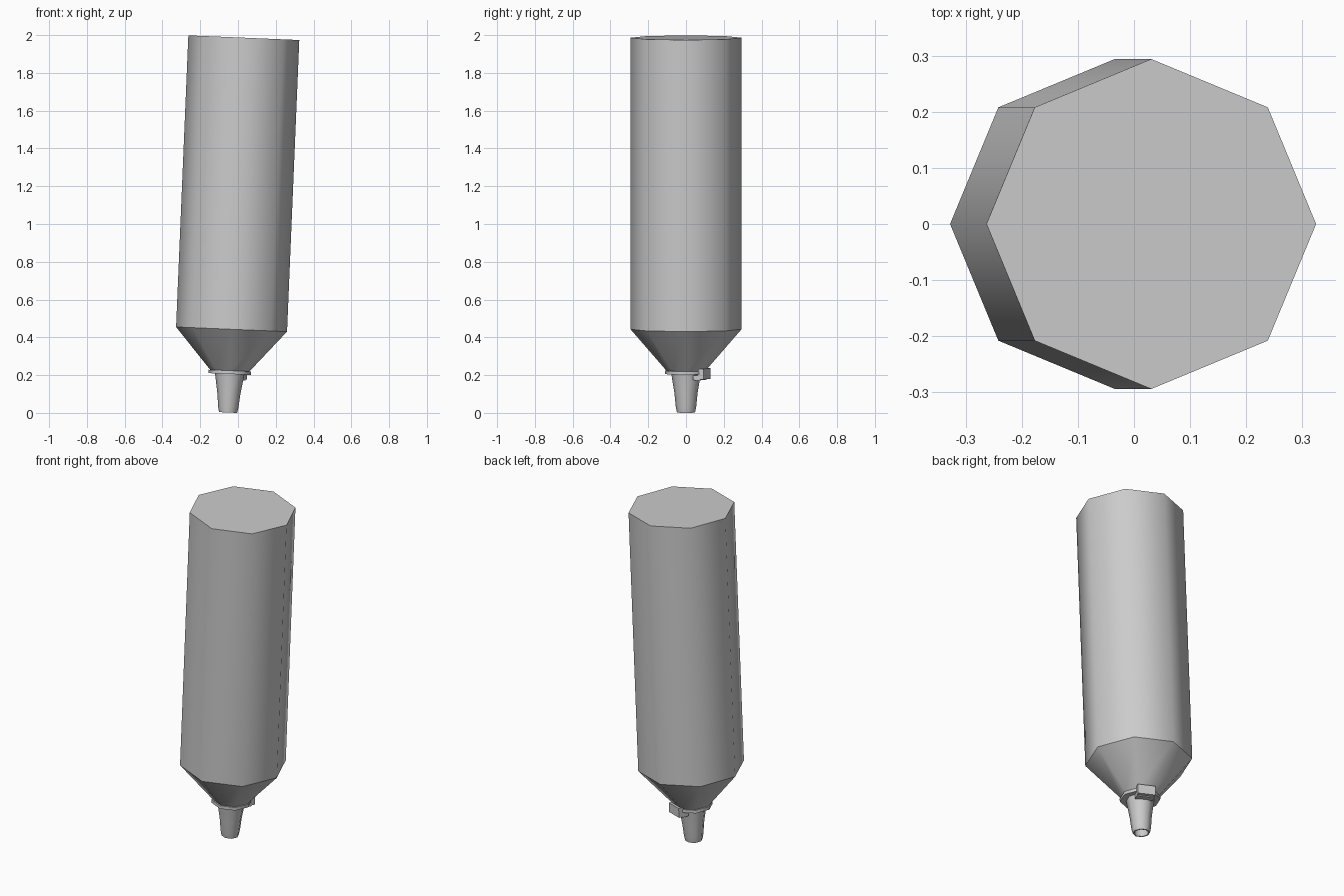
import bpy, bmesh, math
from mathutils import Matrix

cube = bpy.data.objects.get("Cube")
if cube:
    bpy.data.objects.remove(cube, do_unlink=True)

SIDES = 8
# Shared frame: the whole bottle leans slightly towards +x
LEAN = Matrix.Translation((-0.0526, 0, 0.002)) @ Matrix.Rotation(0.042, 4, "Y")

grey = bpy.data.materials.new("plain grey")
grey.use_nodes = True
GREY = (0.6, 0.6, 0.6, 1)
grey.diffuse_color = GREY
grey.node_tree.nodes["Principled BSDF"].inputs["Base Color"].default_value = GREY


def add_object(name, bm):
    bmesh.ops.recalc_face_normals(bm, faces=bm.faces)
    mesh = bpy.data.meshes.new(name)
    bm.to_mesh(mesh)
    bm.free()
    mesh.materials.append(grey)
    obj = bpy.data.objects.new(name, mesh)
    bpy.context.collection.objects.link(obj)
    obj.matrix_world = LEAN
    return obj


def turned(name, profile, sharp=()):
    """Octagonal part from (radius, height) rings, with round-shaded sides and flat ends."""
    bm = bmesh.new()
    rings = []
    for r, z in profile:
        angles = [math.tau * i / SIDES for i in range(SIDES)]
        rings.append([bm.verts.new((r * math.cos(a), r * math.sin(a), z)) for a in angles])
    for low, high in zip(rings, rings[1:]):
        for i in range(SIDES):
            j = (i + 1) % SIDES
            bm.faces.new((low[i], low[j], high[j], high[i])).smooth = True
    for ring in (rings[0], rings[-1]):
        bm.faces.new(ring)
    # Crisp rims at the ends and at chosen rings
    for k in {0, len(rings) - 1, *sharp}:
        for i in range(SIDES):
            bm.edges.get((rings[k][i], rings[k][(i + 1) % SIDES])).smooth = False
    return add_object(name, bm)


def bracket(name, radius, height, size):
    """Box on the collar side that faces back and left."""
    bm = bmesh.new()
    place = (Matrix.Rotation(math.radians(67.5), 4, "Z")
             @ Matrix.Translation((radius, 0, height))
             @ Matrix.Diagonal((*size, 1)))
    bmesh.ops.create_cube(bm, size=1, matrix=place)
    return add_object(name, bm)


# Long barrel and the cone below it
turned("bottle_body", [(0.104, 0.222), (0.294, 0.441), (0.294, 1.986)], sharp=[1])

# Thin flange under the cone
turned("collar", [(0.112, 0.204), (0.112, 0.222)])

# Nozzle, with a hollow mouth
turned("nozzle", [(0.036, 0.15), (0.04, 0.0), (0.048, 0.0), (0.054, 0.03),
                  (0.061, 0.1), (0.078, 0.206)], sharp=[1, 2])

# Small clip on the collar
bracket("clip_plate", 0.104, 0.207, (0.034, 0.1, 0.056))
bracket("clip_foot", 0.08, 0.187, (0.04, 0.1, 0.026))
